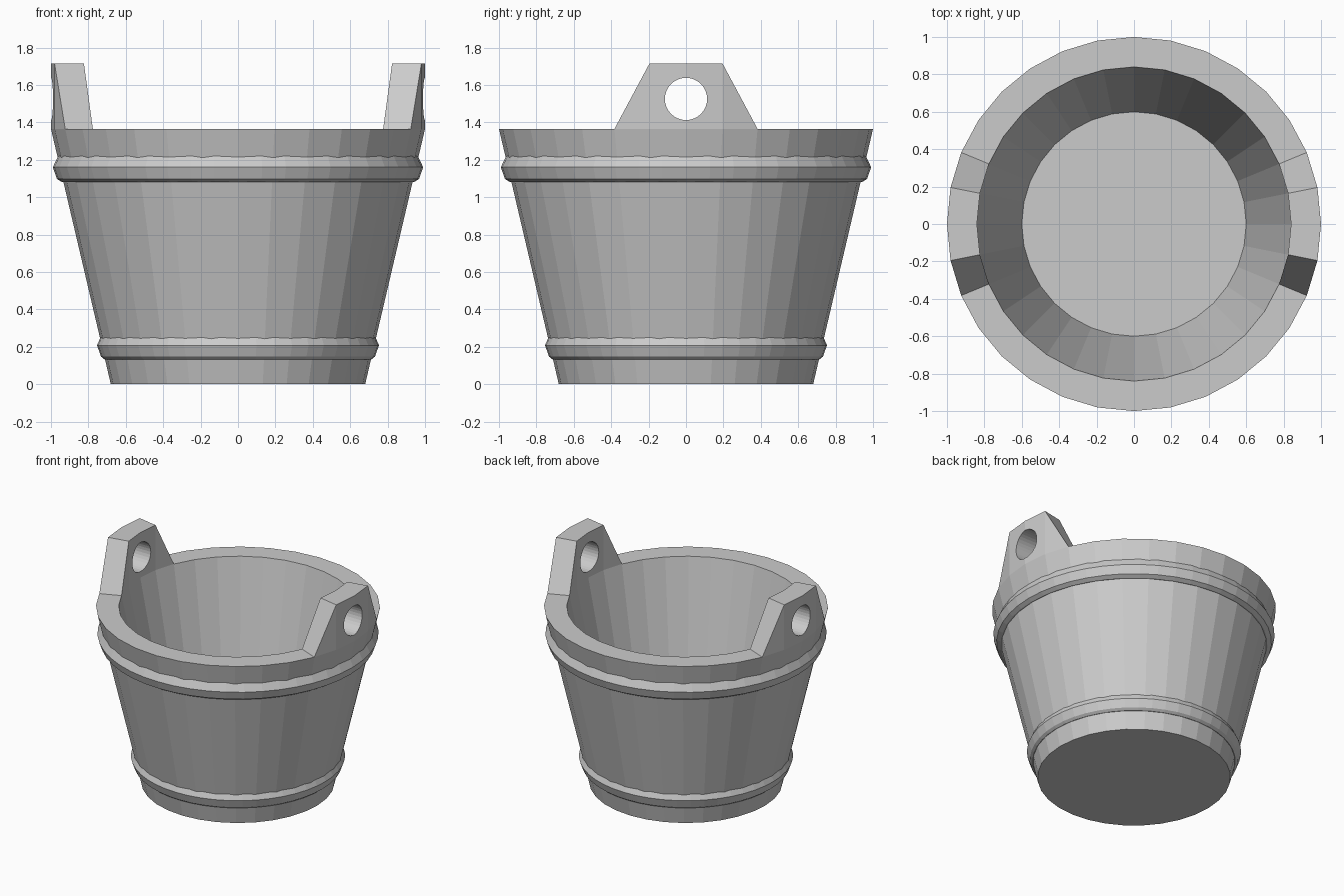
import bpy, bmesh
from math import sin, cos, pi

if "Cube" in bpy.data.objects:
    bpy.data.objects.remove(bpy.data.objects["Cube"])

SIDES = 32
RIM_Z, TAB_Z = 1.365, 1.715


def ring(bm, r, z, n):
    return [bm.verts.new((r * cos(2 * pi * i / n), r * sin(2 * pi * i / n), z)) for i in range(n)]


def bridge(bm, a, b):
    n = len(a)
    for i in range(n):
        j = (i + 1) % n
        bm.faces.new((a[i], a[j], b[j], b[i]))


def finish(bm, name):
    bmesh.ops.recalc_face_normals(bm, faces=bm.faces)
    mesh = bpy.data.meshes.new(name)
    bm.to_mesh(mesh)
    bm.free()
    obj = bpy.data.objects.new(name, mesh)
    bpy.context.collection.objects.link(obj)
    return obj


# Bucket body: tapered walls, floor, rim and the two raised handle tabs
bm = bmesh.new()
base = ring(bm, 0.68, 0, SIDES)
outer = ring(bm, 1.0, RIM_Z, SIDES)
inner = ring(bm, 0.84, RIM_Z, SIDES)
floor = ring(bm, 0.60, 0.2, SIDES)
bridge(bm, base, outer)
bridge(bm, inner, floor)
bm.faces.new(base)
bm.faces.new(floor)

# Tab tops rise above three neighbouring rim points on each side
raised_outer, raised_inner = list(outer), list(inner)
for centre in (0, SIDES // 2):
    for k in (-1, 0, 1):
        i = (centre + k) % SIDES
        for low, high in ((outer, raised_outer), (inner, raised_inner)):
            high[i] = bm.verts.new((low[i].co.x, low[i].co.y, TAB_Z))
bridge(bm, raised_outer, raised_inner)
for low, high in ((outer, raised_outer), (inner, raised_inner)):
    for i in range(SIDES):
        j = (i + 1) % SIDES
        corners = list(dict.fromkeys((low[i], low[j], high[j], high[i])))
        if len(corners) > 2:
            bm.faces.new(corners)
bucket = finish(bm, "bucket_body")

# Round holes through both tabs
bpy.ops.mesh.primitive_cylinder_add(vertices=32, radius=0.113, depth=2.4,
                                    location=(0, 0, 1.525), rotation=(0, pi / 2, 0))
cutter = bpy.context.object
cutter.name = "hole_cutter"
cutter.hide_render = True
cutter.hide_set(True)
cut = bucket.modifiers.new("holes", "BOOLEAN")
cut.operation = "DIFFERENCE"
cut.solver = "EXACT"
cut.object = cutter
bpy.context.view_layer.objects.active = bucket
bpy.ops.object.modifier_apply(modifier=cut.name)
bpy.data.objects.remove(cutter)


# Hoops around the walls
def hoop(name, profile):
    bm = bmesh.new()
    rings = [ring(bm, r, z, 48) for r, z in profile]
    for a, b in zip(rings, rings[1:] + rings[:1]):
        bridge(bm, a, b)
    return finish(bm, name)


hoop("upper_hoop", [(0.90, 1.08), (0.94, 1.08), (0.968, 1.097), (0.99, 1.16),
                    (0.955, 1.235), (0.90, 1.235)])
hoop("lower_hoop", [(0.66, 0.132), (0.713, 0.132), (0.732, 0.147), (0.754, 0.208),
                    (0.73, 0.262), (0.66, 0.262)])
